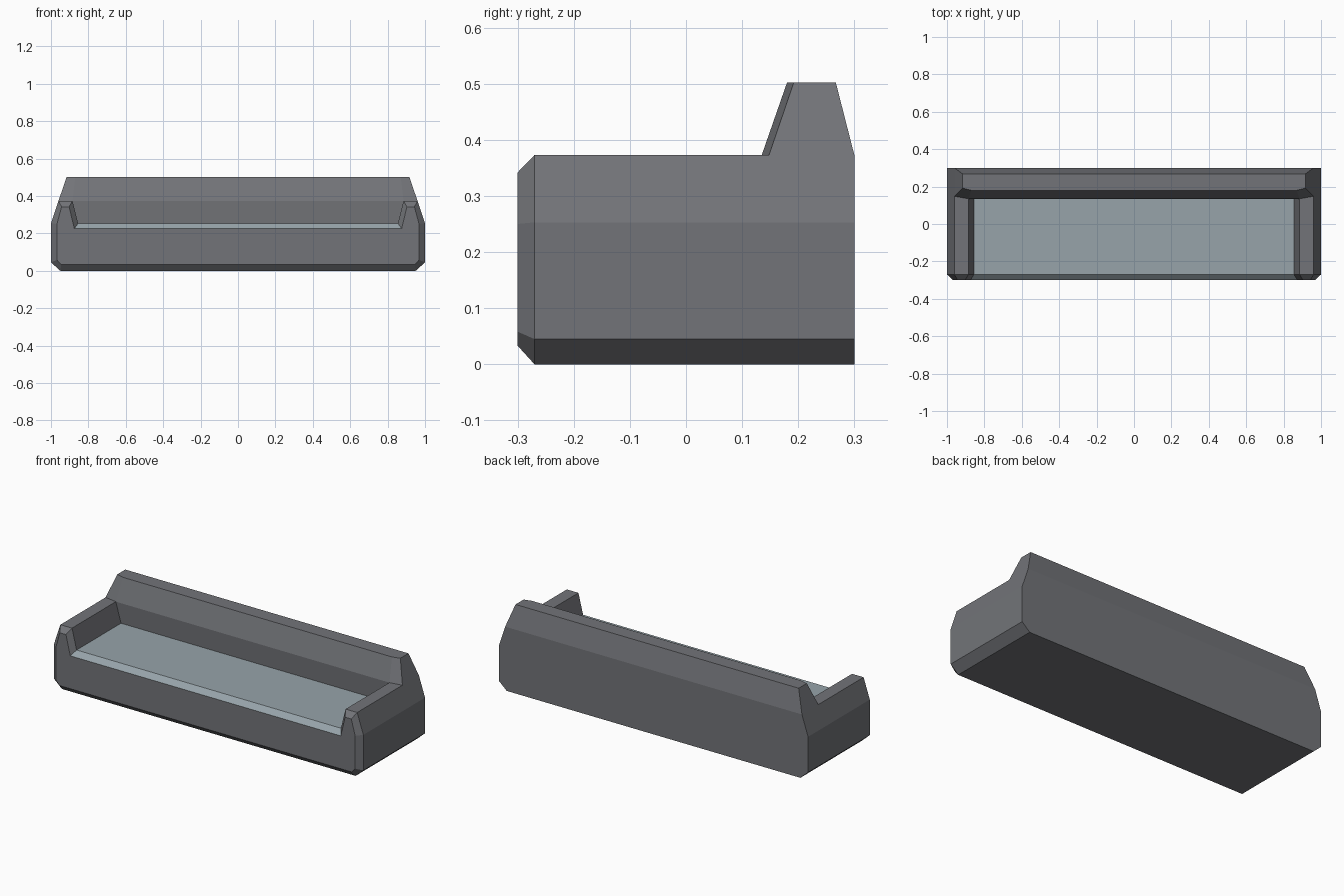
import bpy, bmesh

if "Cube" in bpy.data.objects:
    bpy.data.objects.remove(bpy.data.objects["Cube"])


def material(name, rgb):
    m = bpy.data.materials.new(name)
    m.diffuse_color = (*rgb, 1)
    m.use_nodes = True
    m.node_tree.nodes["Principled BSDF"].inputs["Base Color"].default_value = m.diffuse_color
    return m


grey = material("charcoal fabric", (0.17, 0.175, 0.19))
blue = material("blue grey cushion", (0.31, 0.37, 0.40))


def part(name, polys, mat):
    """Flat-faced part, given as its right half and mirrored across x = 0."""
    bm = bmesh.new()
    for side in (1, -1):
        for p in polys:
            bm.faces.new([bm.verts.new((side * x, y, z)) for x, y, z in p])
    bmesh.ops.remove_doubles(bm, verts=bm.verts, dist=1e-4)
    bmesh.ops.recalc_face_normals(bm, faces=bm.faces)
    me = bpy.data.meshes.new(name)
    bm.to_mesh(me)
    bm.free()
    me.materials.append(mat)
    ob = bpy.data.objects.new(name, me)
    bpy.context.collection.objects.link(ob)
    return ob


def ring(profile, ys):
    return [(x, y, z) for (x, z), y in zip(profile, ys)]


def bridge(a, b):
    return [[a[i], a[i + 1], b[i + 1], b[i]] for i in range(len(a) - 1)]


def mid(p):
    return (0, p[1], p[2])


# half cross-section: bottom centre, outer side, arm top, seat edge
full = [(0, 0), (.95, 0), (1, .045), (1, .253), (.96, .373), (.885, .373), (.855, .253)]
inset = [(0, .033), (.945, .033), (.968, .058), (.968, .25), (.943, .342), (.903, .342), (.875, .225)]
front = ring(inset, [-.3] * 7)
edge = ring(full, [-.27] * 7)
rear = ring(full, [.14, .14, .14, .14, .148, .135, .14])
back = ring(full[:5], [.3] * 5)

# backrest top corners
top_in, top_out, top_back = (.87, .18, .502), (.916, .192, .502), (.916, .267, .502)

# base with bevelled front and both arms
base = bridge(front, edge) + bridge(edge, rear) + bridge(rear[:5], back)
base.append(front[1:4] + [front[6], mid(front[6]), front[0]])  # front panel
base.append(front[3:7])                                         # arm front
base.append(back[:4] + [mid(back[3])])                          # rear panel

# backrest
rest = [
    [mid(rear[6]), rear[6], rear[5], mid(rear[5])],
    [mid(rear[5]), rear[5], top_in, mid(top_in)],
    [rear[5], rear[4], top_out, top_in],
    [rear[4], back[4], top_back, top_out],
    [mid(top_in), top_in, top_out, top_back, mid(top_back)],
    [mid(back[4]), back[4], top_back, mid(top_back)],
    [mid(back[3]), back[3], back[4], mid(back[4])],
]
part("sofa_frame", base + rest, grey)

# seat cushion top and its sloped front lip
part("seat", [
    [mid(front[6]), front[6], edge[6], mid(edge[6])],
    [mid(edge[6]), edge[6], rear[6], mid(rear[6])],
], blue)
# open sheet: make sure it faces upward
me = bpy.data.objects["seat"].data
if me.polygons[0].normal.z < 0:
    me.flip_normals()
